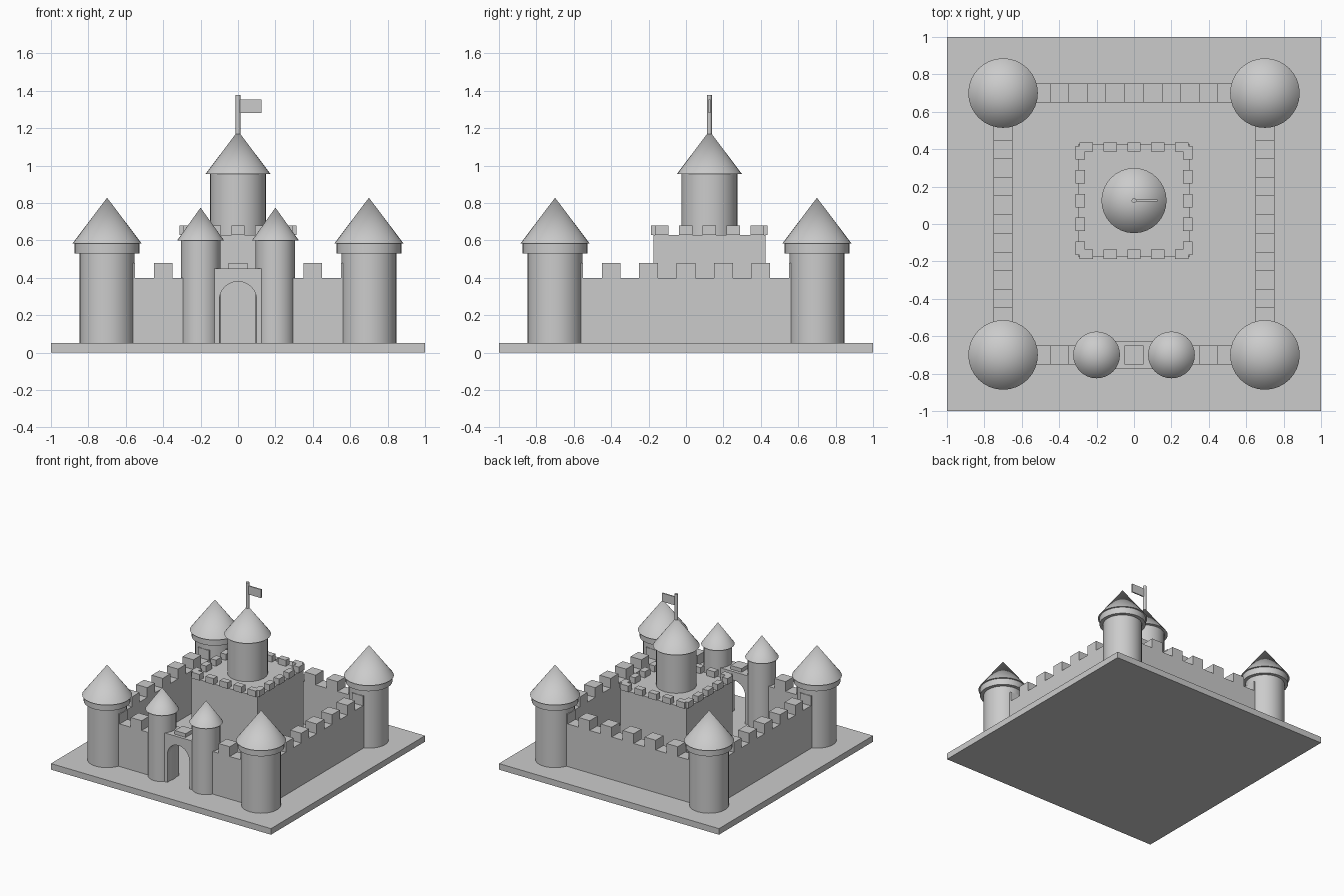
import bpy, bmesh, math
from mathutils import Matrix

if "Cube" in bpy.data.objects:
    bpy.data.objects.remove(bpy.data.objects["Cube"], do_unlink=True)

GREY = (0.6, 0.6, 0.6, 1)
stone = bpy.data.materials.new("stone grey")
stone.use_nodes = True
stone.diffuse_color = GREY
stone.node_tree.nodes["Principled BSDF"].inputs["Base Color"].default_value = GREY


def finish(name, bm, smooth=False):
    mesh = bpy.data.meshes.new(name)
    bmesh.ops.recalc_face_normals(bm, faces=bm.faces)
    bm.to_mesh(mesh)
    bm.free()
    mesh.materials.append(stone)
    obj = bpy.data.objects.new(name, mesh)
    bpy.context.collection.objects.link(obj)
    if smooth:
        bpy.ops.object.select_all(action="DESELECT")
        obj.select_set(True)
        bpy.context.view_layer.objects.active = obj
        bpy.ops.object.shade_smooth_by_angle(angle=math.radians(35))
    return obj


def add_box(bm, center, size):
    m = Matrix.Translation(center) @ Matrix.Diagonal((*size, 1))
    bmesh.ops.create_cube(bm, size=1, matrix=m)


def box(name, x, y, z0, z1, sx, sy):
    bm = bmesh.new()
    add_box(bm, (x, y, (z0 + z1) / 2), (sx, sy, z1 - z0))
    return finish(name, bm)


def drum(name, x, y, z0, z1, r0, r1, sides=32):
    bm = bmesh.new()
    bmesh.ops.create_cone(bm, cap_ends=True, segments=sides, radius1=r0, radius2=r1,
                          depth=z1 - z0, matrix=Matrix.Translation((x, y, (z0 + z1) / 2)))
    return finish(name, bm, True)


# Ground slab
GROUND = 0.05
box("base", 0, 0, 0, GROUND, 2, 2)

# Corner towers
C = 0.7
for side, x in (("right", -C), ("left", C)):
    for end, y in (("front", -C), ("back", C)):
        tag = f"{end}_{side}"
        drum(tag + "_tower", x, y, GROUND, 0.53, 0.147, 0.147)
        drum(tag + "_tower_collar", x, y, 0.53, 0.582, 0.174, 0.174)
        drum(tag + "_tower_roof", x, y, 0.582, 0.828, 0.186, 0)

# Curtain walls with merlons
for name, angle in (("back", 0), ("right", 90), ("front", 180), ("left", 270)):
    wall, merlons = bmesh.new(), bmesh.new()
    add_box(wall, (0, C, (GROUND + 0.4) / 2), (2 * C, 0.1, 0.4 - GROUND))
    for i in range(-3, 4):
        # the gate turrets stand in place of two front merlons
        if name != "front" or abs(i) != 1:
            add_box(merlons, (i * 0.2, C, 0.44), (0.1, 0.1, 0.08))
    turn = Matrix.Rotation(math.radians(angle), 4, "Z")
    for bm in (wall, merlons):
        bm.transform(turn)
    wall_obj = finish(name + "_wall", wall)
    finish(name + "_merlons", merlons)
    if name == "front":
        front_wall = wall_obj

# Gatehouse with an arched passage
gatehouse = box("gatehouse", 0, -C, GROUND, 0.45, 0.3, 0.15)
bm = bmesh.new()
arc = [(0.1 * math.cos(math.pi * i / 16), 0.28 + 0.1 * math.sin(math.pi * i / 16))
       for i in range(17)]
outline = [(-0.1, GROUND - 0.02), (0.1, GROUND - 0.02)] + arc
face = bm.faces.new([bm.verts.new((x, -0.9, z)) for x, z in outline])
ext = bmesh.ops.extrude_face_region(bm, geom=[face])["geom"]
bmesh.ops.translate(bm, vec=(0, 0.4, 0), verts=[v for v in ext if isinstance(v, bmesh.types.BMVert)])
cutter = finish("gate_cutter", bm)
cutter.hide_render = True
cutter.hide_viewport = True
for obj in (gatehouse, front_wall):
    mod = obj.modifiers.new("gate opening", "BOOLEAN")
    mod.object = cutter
    mod.operation = "DIFFERENCE"
    mod.solver = "EXACT"

# Gate turrets
for side, x in (("right", -0.2), ("left", 0.2)):
    drum(side + "_gate_turret", x, -C, GROUND, 0.6, 0.106, 0.106)
    drum(side + "_gate_turret_roof", x, -C, 0.6, 0.775, 0.125, 0)

# Keep with a ring of merlons
KY = 0.125
box("keep", 0, KY, GROUND, 0.63, 0.6, 0.6)
bm = bmesh.new()
for i in range(-2, 3):
    for s in (-1, 1):
        along, out = i * 0.1275, s * 0.287
        add_box(bm, (along, KY + out, 0.655), (0.072, 0.05, 0.05))
        add_box(bm, (out, KY + along, 0.655), (0.05, 0.072, 0.05))
finish("keep_merlons", bm)

# Keep tower, roof, pole and flag
drum("keep_tower", 0, KY, 0.63, 0.955, 0.15, 0.15)
drum("keep_tower_roof", 0, KY, 0.955, 1.185, 0.174, 0)
drum("flag_pole", 0, KY, 1.16, 1.378, 0.013, 0.013, 12)
box("flag", 0.068, KY, 1.282, 1.352, 0.115, 0.01)
